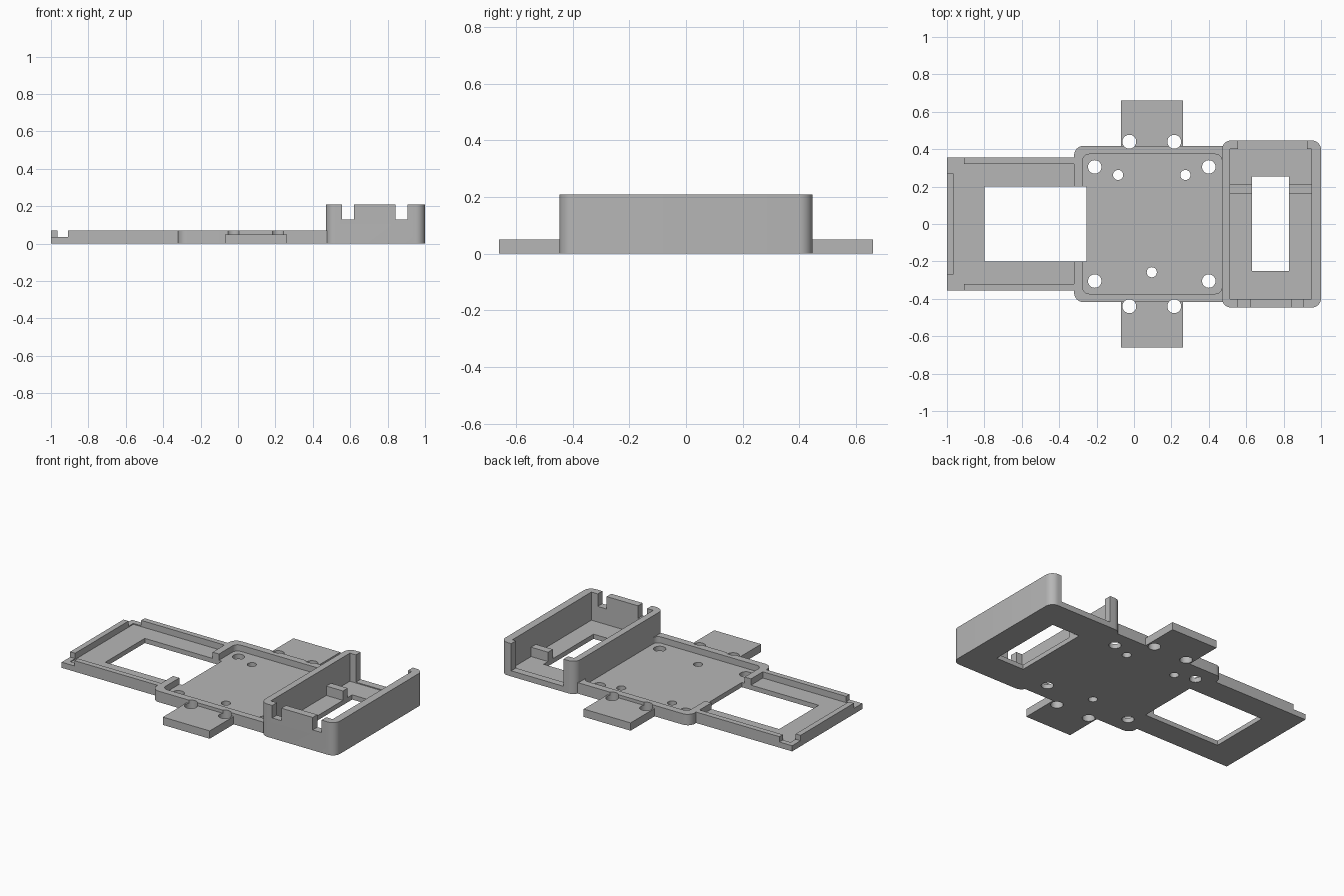
import bpy
import bmesh
import math

old = bpy.data.objects.get("Cube")
if old:
    bpy.data.objects.remove(old, do_unlink=True)

grey = bpy.data.materials.new("plain_grey")
grey.use_nodes = True
grey.diffuse_color = (0.47, 0.47, 0.47, 1)
grey.node_tree.nodes["Principled BSDF"].inputs["Base Color"].default_value = grey.diffuse_color

FLOOR = 0.03
RIM = 0.07
BOX_TOP = 0.21


def extrude(name, outline, z0, z1):
    """Solid prism from a counter-clockwise outline."""
    bm = bmesh.new()
    low = [bm.verts.new((x, y, z0)) for x, y in outline]
    high = [bm.verts.new((x, y, z1)) for x, y in outline]
    bm.faces.new(low[::-1])
    bm.faces.new(high)
    n = len(low)
    for i in range(n):
        j = (i + 1) % n
        bm.faces.new((low[i], low[j], high[j], high[i]))
    mesh = bpy.data.meshes.new(name)
    bm.to_mesh(mesh)
    bm.free()
    mesh.materials.append(grey)
    obj = bpy.data.objects.new(name, mesh)
    bpy.context.collection.objects.link(obj)
    return obj


def arc(cx, cy, r, start, sweep, steps):
    return [(cx + r * math.cos(start + sweep * i / steps),
             cy + r * math.sin(start + sweep * i / steps)) for i in range(steps + 1)]


def slab(name, x0, x1, y0, y1, z0, z1, r_left=0, r_right=0):
    """Block whose left and right upright corners may be rounded."""
    corners = [(x1, y1, -1, -1, r_right), (x0, y1, 1, -1, r_left),
               (x0, y0, 1, 1, r_left), (x1, y0, -1, 1, r_right)]
    outline = []
    for i, (x, y, sx, sy, r) in enumerate(corners):
        if r:
            outline += arc(x + sx * r, y + sy * r, r, i * math.pi / 2, math.pi / 2, 8)
        else:
            outline.append((x, y))
    return extrude(name, outline, z0, z1)


def peg(x, y, r):
    return extrude("cutter", arc(x, y, r, 0, math.tau, 32)[:-1], -0.1, 0.3)


def cut(obj, cutter):
    """Subtract a helper solid, then discard it."""
    cutter.hide_render = True
    mod = obj.modifiers.new("cut", "BOOLEAN")
    mod.operation = "DIFFERENCE"
    mod.solver = "EXACT"
    mod.object = cutter
    bpy.context.view_layer.update()
    graph = bpy.context.evaluated_depsgraph_get()
    mesh = bpy.data.meshes.new_from_object(obj.evaluated_get(graph))
    obj.modifiers.clear()
    obj.data = mesh
    bpy.data.objects.remove(cutter, do_unlink=True)


def cut_block(obj, *dims, **radii):
    cut(obj, slab("cutter", *dims, **radii))


# Low tray with a raised lip, a window and stepped corners
tray = slab("side_tray", -1, -0.32, -0.355, 0.355, 0, RIM)
cut_block(tray, -0.965, -0.2, -0.32, 0.32, FLOOR, 0.2)
cut_block(tray, -0.8, -0.2, -0.2, 0.2, -0.1, 0.2)
for lo, hi in ((-0.5, -0.27), (0.27, 0.5)):
    cut_block(tray, -1.1, -0.91, lo, hi, 0.036, 0.2)

# Central mounting plate with a rounded rim
plate = slab("centre_plate", -0.32, 0.48, -0.418, 0.418, 0, RIM, r_left=0.05)
cut_block(plate, -0.275, 0.47, -0.373, 0.373, FLOOR, 0.2, r_left=0.035, r_right=0.035)
cut_block(plate, -0.5, -0.255, -0.2, 0.2, -0.1, 0.2)
for x in (-0.21, 0.40):
    for y in (-0.305, 0.305):
        cut(plate, peg(x, y, 0.036))
for x, y in ((-0.085, 0.262), (0.275, 0.262), (0.095, -0.258)):
    cut(plate, peg(x, y, 0.027))

# Side tabs, whose holes also bite into the rim
for side, name in ((-1, "front_tab"), (1, "back_tab")):
    y0, y1 = sorted((side * 0.418, side * 0.66))
    tab = slab(name, -0.07, 0.262, y0, y1, 0, 0.05)
    for x in (-0.025, 0.215):
        for part in (tab, plate):
            cut(part, peg(x, side * 0.44, 0.037))

# Tall box: open back, two notches in the front wall
box = slab("tall_box", 0.47, 1, -0.447, 0.447, 0, BOX_TOP, r_left=0.05, r_right=0.05)
cut_block(box, 0.512, 0.95, -0.4, 0.4, FLOOR, 0.4)
cut_block(box, 0.63, 0.83, -0.25, 0.255, -0.1, 0.4)
cut_block(box, 0.555, 0.925, 0.37, 0.6, 0.036, 0.4)
for x0, x1 in ((0.555, 0.62), (0.842, 0.905)):
    cut_block(box, x0, x1, -0.6, -0.37, 0.13, 0.4)

# Stop blocks on either side of the box window
slab("inner_stop", 0.512, 0.63, 0.162, 0.21, FLOOR, 0.09)
slab("outer_stop", 0.83, 0.95, 0.162, 0.21, FLOOR, 0.09)

# Smooth the round corners and holes, keep the edges crisp
bpy.ops.object.select_all(action="DESELECT")
for obj in bpy.context.collection.objects:
    if obj.type == "MESH" and grey.name in obj.data.materials:
        obj.select_set(True)
        bpy.context.view_layer.objects.active = obj
bpy.ops.object.shade_smooth_by_angle(angle=math.radians(30))
